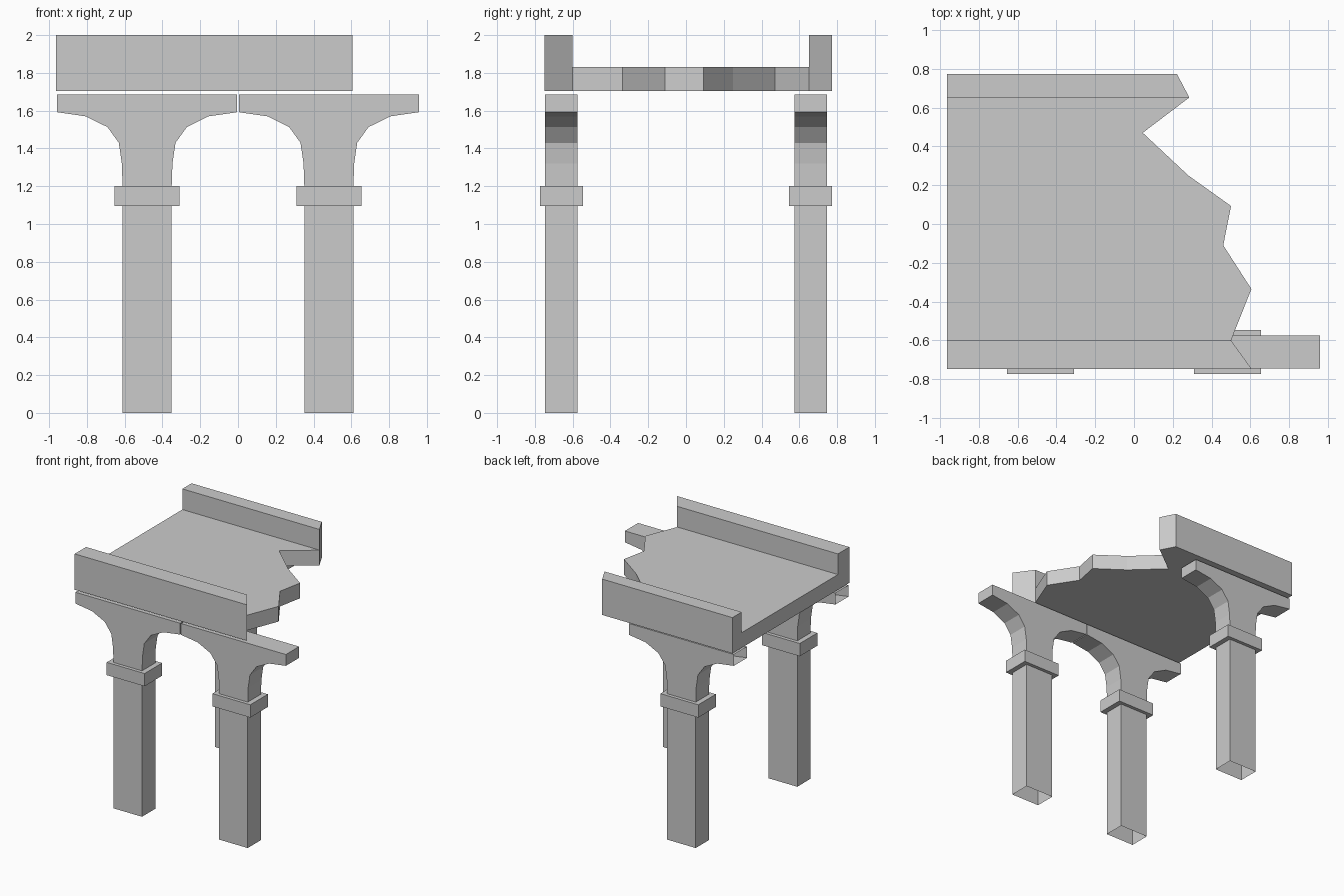
import bpy, bmesh
from mathutils import Vector

if "Cube" in bpy.data.objects:
    bpy.data.objects.remove(bpy.data.objects["Cube"])


def finish(bm, name):
    bmesh.ops.recalc_face_normals(bm, faces=bm.faces)
    mesh = bpy.data.meshes.new(name)
    bm.to_mesh(mesh)
    bm.free()
    obj = bpy.data.objects.new(name, mesh)
    bpy.context.collection.objects.link(obj)
    return obj


def extrude(bm, faces, offset):
    """Extrude faces by an offset and return the new faces."""
    res = bmesh.ops.extrude_face_region(bm, geom=faces)["geom"]
    verts = [g for g in res if isinstance(g, bmesh.types.BMVert)]
    bmesh.ops.translate(bm, verts=verts, vec=Vector(offset))
    return [g for g in res if isinstance(g, bmesh.types.BMFace)]


# T-shaped pier: square column flaring into two half arches
HALF = [(0.13, 0), (0.13, 1.2), (0.134, 1.32), (0.15, 1.43), (0.21, 1.513),
        (0.325, 1.57), (0.477, 1.592), (0.477, 1.685)]


def pier(name, cx, cy):
    bm = bmesh.new()
    profile = HALF + [(-x, z) for x, z in reversed(HALF)]
    face = bm.faces.new([bm.verts.new((cx + x, cy - 0.086, z)) for x, z in profile])
    extrude(bm, [face], (0, 0.172, 0))
    bmesh.ops.recalc_face_normals(bm, faces=bm.faces)
    # foot and left arch end are open
    open_faces = [f for f in bm.faces
                  if f.calc_center_median().z < 0.01
                  or f.calc_center_median().x < cx - 0.47]
    bmesh.ops.delete(bm, geom=open_faces, context='FACES')
    finish(bm, name)


# Collar around the top of each column
def collar(name, cx, cy):
    bm = bmesh.new()
    bmesh.ops.create_cube(bm, size=1)
    bmesh.ops.scale(bm, verts=bm.verts, vec=(0.345, 0.228, 0.105))
    bmesh.ops.translate(bm, verts=bm.verts, vec=(cx, cy, 1.148))
    finish(bm, name)


for label, cx, cy in [("front_left", -0.481, -0.66), ("front_right", 0.481, -0.66),
                      ("back_left", -0.481, 0.66)]:
    pier(label + "_pier", cx, cy)
    collar(label + "_collar", cx, cy)

# Broken bridge deck with a parapet along each side
LEFT = -0.963
BROKEN = [(0.607, -0.748), (0.50, -0.60), (0.605, -0.335), (0.46, -0.11), (0.50, 0.093),
          (0.28, 0.25), (0.045, 0.47), (0.285, 0.652), (0.222, 0.772)]
bm = bmesh.new()
edge = [bm.verts.new((x, y, 1.705)) for x, y in BROKEN]
left = [bm.verts.new((LEFT, BROKEN[i][1], 1.705)) for i in (0, 1, -2, -1)]
strips = [bm.faces.new([left[0], edge[0], edge[1], left[1]]),
          bm.faces.new([left[1]] + edge[1:-1] + [left[2]]),
          bm.faces.new([left[2], edge[-2], edge[-1], left[3]])]
tops = extrude(bm, strips, (0, 0, 0.125))
bm.normal_update()
parapets = [f for f in tops if abs(f.calc_center_median().y) > 0.6]
extrude(bm, parapets, (0, 0, 0.17))
finish(bm, "bridge_deck")
